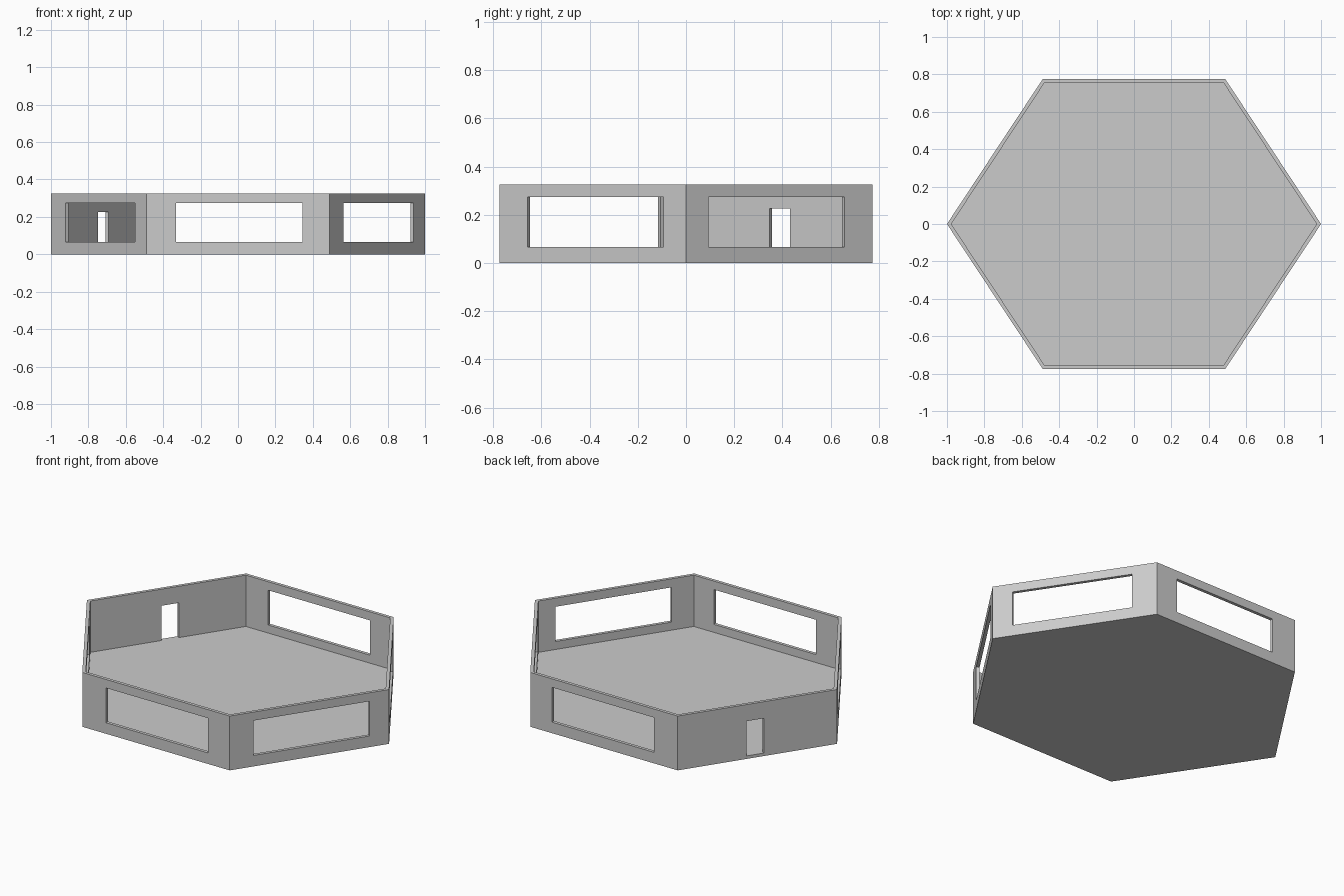
import bpy, bmesh, math
from mathutils import Vector

if "Cube" in bpy.data.objects:
    bpy.data.objects.remove(bpy.data.objects["Cube"])

FLOOR, TOP, T = 0.018, 0.325, 0.019
# hexagon corners, counter-clockwise starting at the +x corner
OUTER = [Vector(p) for p in ((1, 0), (.488, .775), (-.488, .775),
                             (-1, 0), (-.488, -.775), (.488, -.775))]


def inset(pts, t):
    """Move each corner inward so every side shifts by t."""
    out = []
    for i, p in enumerate(pts):
        a = (p - pts[i - 1]).normalized()
        b = (pts[(i + 1) % len(pts)] - p).normalized()
        na, nb = Vector((-a.y, a.x)), Vector((-b.y, b.x))
        out.append(p + (na + nb) * t / (1 + na.dot(nb)))
    return out


def new_object(name, bm):
    bmesh.ops.recalc_face_normals(bm, faces=bm.faces)
    me = bpy.data.meshes.new(name)
    bm.to_mesh(me)
    bm.free()
    ob = bpy.data.objects.new(name, me)
    bpy.context.collection.objects.link(ob)
    return ob


def panel(name, corners, z0, z1):
    """Prism from a plan outline."""
    bm = bmesh.new()
    face = bm.faces.new([bm.verts.new((p.x, p.y, z0)) for p in corners])
    res = bmesh.ops.extrude_face_region(bm, geom=[face])
    verts = [v for v in res["geom"] if isinstance(v, bmesh.types.BMVert)]
    bmesh.ops.translate(bm, verts=verts, vec=(0, 0, z1 - z0))
    return new_object(name, bm)


# floor slab
panel("floor", OUTER, 0, FLOOR)

# mitred walls, each with one centred opening: width, bottom, top, shift along wall
INNER = inset(OUTER, T)
names = ["back_right", "back", "back_left", "front_left", "front", "front_right"]
for i, name in enumerate(names):
    j = (i + 1) % 6
    a, b = OUTER[i], OUTER[j]
    wall = panel(name + "_wall", [a, b, INNER[j], INNER[i]], FLOOR, TOP)
    d = (b - a).normalized()
    n = Vector((-d.y, d.x))
    if name == "back_left":
        width, z0, z1 = 0.102, -0.1, 0.226      # doorway down to the floor
    else:
        width, z0, z1 = 0.676, 0.066, 0.274     # wide window
    shift = math.copysign(0.0075 if abs(d.y) < 1e-6 else 0.0135, d.x)
    c = (a + b) / 2 + d * shift
    h, m = d * width / 2, n * 0.06
    cutter = panel("opening_cutter", [c - h - m, c + h - m, c + h + m, c - h + m], z0, z1)
    mod = wall.modifiers.new("opening", "BOOLEAN")
    mod.operation, mod.solver, mod.object = "DIFFERENCE", "EXACT", cutter
    bpy.context.view_layer.objects.active = wall
    bpy.ops.object.modifier_apply(modifier=mod.name)
    bpy.data.objects.remove(cutter)
